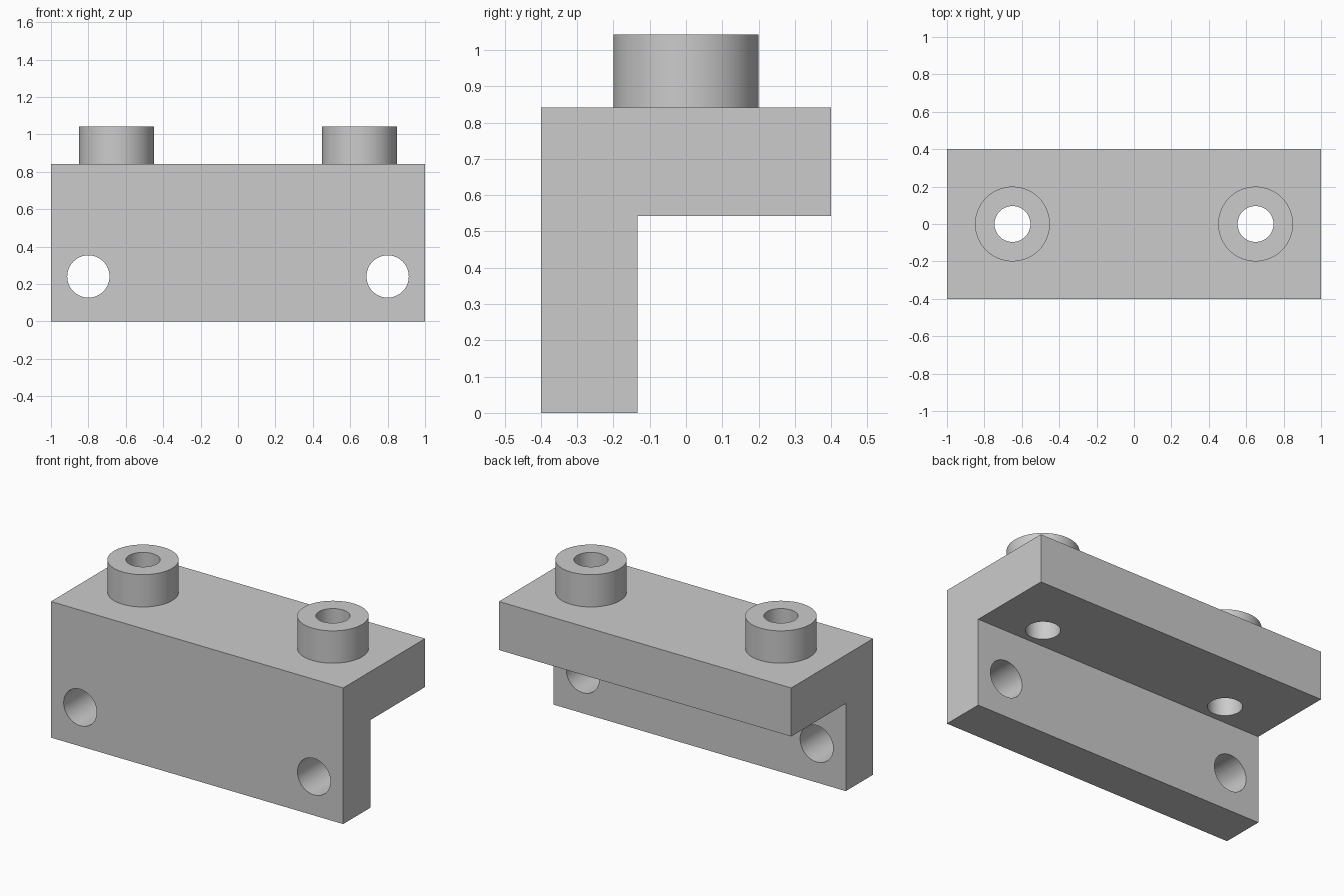
import bpy
import math
from mathutils import Matrix

cube = bpy.data.objects.get("Cube")
if cube:
    bpy.data.objects.remove(cube, do_unlink=True)

WALL_BACK, SHELF_BOTTOM, SHELF_TOP, BOSS_TOP = -0.134, 0.542, 0.842, 1.042

grey = bpy.data.materials.new("plain grey")
grey.use_nodes = True
colour = (0.6, 0.6, 0.6, 1)
grey.diffuse_color = colour
grey.node_tree.nodes["Principled BSDF"].inputs["Base Color"].default_value = colour


def make_object(name, verts, faces):
    mesh = bpy.data.meshes.new(name)
    mesh.from_pydata(verts, [], faces)
    obj = bpy.data.objects.new(name, mesh)
    bpy.context.collection.objects.link(obj)
    mesh.materials.append(grey)
    return obj


def extrude_x(name, profile, half):
    """Sweep a closed (y, z) profile from -half to half."""
    n = len(profile)
    verts = [(x, y, z) for x in (-half, half) for y, z in profile]
    faces = [(i, i + n, (i + 1) % n + n, (i + 1) % n) for i in range(n)]
    faces += [tuple(range(n)), tuple(reversed(range(n, 2 * n)))]
    return make_object(name, verts, faces)


def cylinder(name, radius, depth, centre, along_y=False):
    bpy.ops.mesh.primitive_cylinder_add(vertices=64, radius=radius, depth=depth)
    obj = bpy.context.object
    obj.name = name
    turn = Matrix.Rotation(math.pi / 2, 4, "X") if along_y else Matrix()
    obj.data.transform(Matrix.Translation(centre) @ turn)
    obj.data.materials.append(grey)
    return obj


def combine(target, tool, operation):
    """Apply a boolean and discard the helper."""
    bpy.context.view_layer.objects.active = target
    mod = target.modifiers.new(operation.lower(), "BOOLEAN")
    mod.object, mod.operation, mod.solver = tool, operation, "EXACT"
    bpy.ops.object.modifier_apply(modifier=mod.name)
    bpy.data.objects.remove(tool, do_unlink=True)


# L-shaped body: front wall with a shelf reaching back
bracket = extrude_x("bracket", [
    (-0.4, 0), (-0.4, SHELF_TOP), (0.4, SHELF_TOP), (0.4, SHELF_BOTTOM),
    (WALL_BACK, SHELF_BOTTOM), (WALL_BACK, 0)], 1)

for side in (-1, 1):
    # Raised boss, sunk slightly into the shelf so they merge
    sink = 0.1
    height = BOSS_TOP - SHELF_TOP + sink
    boss = cylinder("boss", 0.2, height, (side * 0.65, 0, BOSS_TOP - height / 2))
    combine(bracket, boss, "UNION")
    # Vertical bore through boss and shelf
    bore = cylinder("bore", 0.096, 1, (side * 0.65, 0, 0.8))
    combine(bracket, bore, "DIFFERENCE")
    # Mounting hole through the wall
    hole = cylinder("mounting_hole", 0.113, 0.6, (side * 0.8, -0.3, 0.24), True)
    combine(bracket, hole, "DIFFERENCE")

# Smooth round walls, crisp edges
bpy.ops.object.select_all(action="DESELECT")
bracket.select_set(True)
bpy.context.view_layer.objects.active = bracket
bpy.ops.object.shade_smooth_by_angle(angle=math.radians(30))
